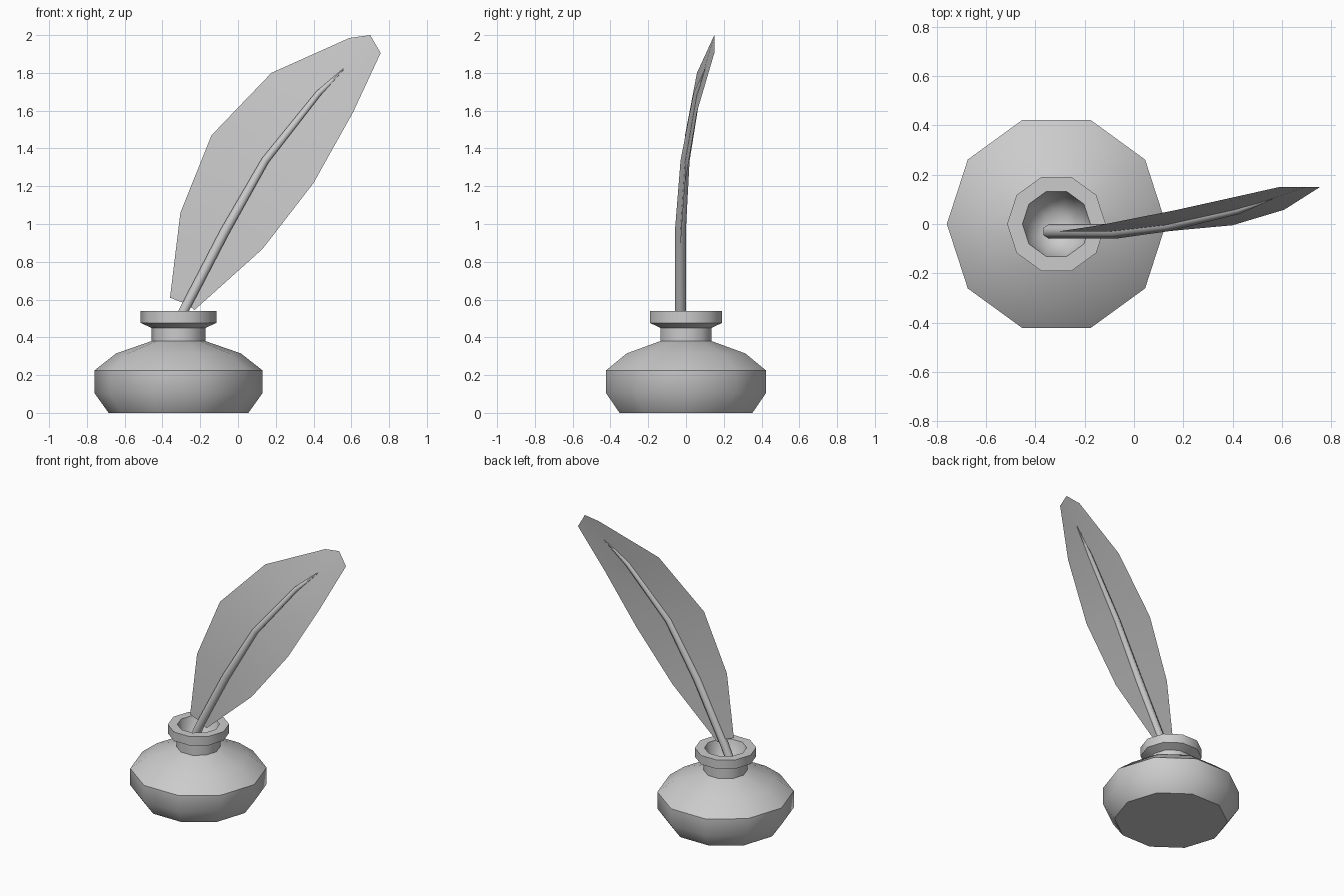
import bpy, bmesh
from math import cos, sin, pi, radians

default = bpy.data.objects.get("Cube")
if default:
    bpy.data.objects.remove(default, do_unlink=True)

grey = bpy.data.materials.new("plain grey")
grey.use_nodes = True
colour = (0.6, 0.6, 0.6, 1)
grey.diffuse_color = colour
grey.node_tree.nodes["Principled BSDF"].inputs["Base Color"].default_value = colour


def finish(obj, angle):
    """Give the object its material and smooth its shallow edges."""
    if not obj.data.materials:
        obj.data.materials.append(grey)
    bpy.ops.object.select_all(action='DESELECT')
    obj.select_set(True)
    bpy.context.view_layer.objects.active = obj
    if obj.type == 'CURVE':
        bpy.ops.object.convert(target='MESH')
    bpy.ops.object.shade_smooth_by_angle(angle=radians(angle))


def add_object(name, data):
    obj = bpy.data.objects.new(name, data)
    bpy.context.collection.objects.link(obj)
    return obj


def lathe(name, profile, sides, centre_x):
    """Turn a (radius, height) profile around a vertical axis."""
    bm = bmesh.new()
    rings = []
    for r, z in profile:
        rings.append([bm.verts.new((centre_x + r * cos(2 * pi * i / sides),
                                    r * sin(2 * pi * i / sides), z))
                      for i in range(sides)])
    for low, high in zip(rings, rings[1:]):
        for i in range(sides):
            j = (i + 1) % sides
            bm.faces.new((low[i], low[j], high[j], high[i]))
    bm.faces.new(rings[0][::-1])
    bm.faces.new(rings[-1])
    mesh = bpy.data.meshes.new(name)
    bm.to_mesh(mesh)
    bm.free()
    return add_object(name, mesh)


# Ink bottle: squat body, neck, flared rim and hollow mouth
bottle = lathe("ink_bottle", [
    (0.37, 0), (0.445, 0.105), (0.445, 0.225), (0.33, 0.315), (0.143, 0.38),
    (0.143, 0.45), (0.2, 0.476), (0.2, 0.54), (0.138, 0.54),
    (0.11, 0.43), (0.05, 0.385)], 10, -0.315)
finish(bottle, 50)

# Quill shaft: tapering bent tube, position and radius per point
shaft_path = [
    (-0.345, -0.03, 0.41, 0.029), (-0.288, -0.03, 0.54, 0.029),
    (-0.07, -0.03, 0.96, 0.029), (0.143, -0.005, 1.335, 0.024),
    (0.425, 0.058, 1.69, 0.018), (0.575, 0.108, 1.836, 0.002)]
curve = bpy.data.curves.new("quill_shaft", 'CURVE')
curve.dimensions = '3D'
curve.bevel_depth = 1
curve.bevel_resolution = 1
curve.use_fill_caps = True
spline = curve.splines.new('POLY')
spline.points.add(len(shaft_path) - 1)
for point, (x, y, z, r) in zip(spline.points, shaft_path):
    point.co = (x, y, z, 1)
    point.radius = r
finish(add_object("quill_shaft", curve), 65)

# Feather vane: thin sheet, each row is left edge, spine, right edge at one depth
rows = [
    (-0.03, (-0.36, 0.61), (-0.27, 0.575), (-0.23, 0.545)),
    (-0.03, (-0.305, 1.06), (-0.07, 0.96), (0.13, 0.868)),
    (-0.005, (-0.14, 1.47), (0.143, 1.335), (0.4, 1.217)),
    (0.058, (0.177, 1.8), (0.425, 1.69), (0.61, 1.593)),
    (0.15, (0.59, 1.985), (0.7, 2.0), (0.755, 1.905))]
bm = bmesh.new()
grid = [[bm.verts.new((x, y, z)) for x, z in pts] for y, *pts in rows]
for low, high in zip(grid, grid[1:]):
    for k in range(2):
        bm.faces.new((low[k], low[k + 1], high[k + 1], high[k]))
mesh = bpy.data.meshes.new("feather_vane")
bm.to_mesh(mesh)
bm.free()
finish(add_object("feather_vane", mesh), 40)
